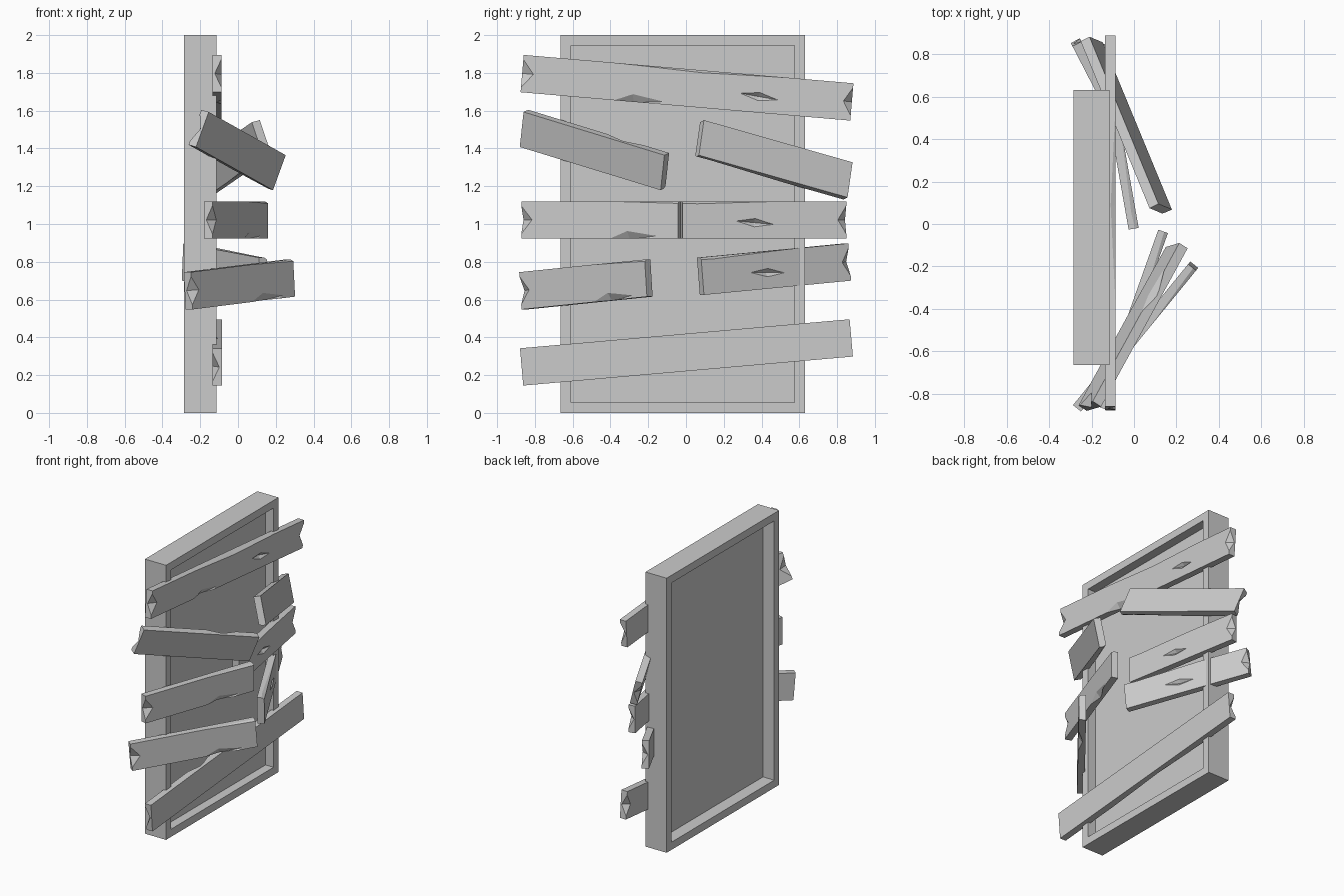
import bpy, bmesh
from mathutils import Matrix, Vector

if "Cube" in bpy.data.objects:
    bpy.data.objects.remove(bpy.data.objects["Cube"])

HALF, FULL, WIDE, THICK = 0.88, 1.752, 0.198, 0.048


def add_object(name, bm):
    bmesh.ops.recalc_face_normals(bm, faces=bm.faces[:])
    mesh = bpy.data.meshes.new(name)
    bm.to_mesh(mesh)
    bm.free()
    ob = bpy.data.objects.new(name, mesh)
    bpy.context.collection.objects.link(ob)
    return ob


def door_frame():
    # solid slab with a recessed panel on both broad sides
    bm = bmesh.new()
    place = Matrix.Translation((-0.2, -0.017, 1.0)) @ Matrix.Diagonal((0.17, 1.294, 2.0, 1))
    bmesh.ops.create_cube(bm, size=1, matrix=place)
    bm.normal_update()
    sides = [f for f in bm.faces if abs(f.normal.x) > 0.9]
    for f in sides:
        depth = 0.065 if f.normal.x > 0 else 0.09
        shift = -f.normal * depth
        bmesh.ops.inset_region(bm, faces=[f], thickness=0.079)
        new = bmesh.ops.extrude_discrete_faces(bm, faces=[f])["faces"]
        bmesh.ops.translate(bm, verts=new[0].verts[:], vec=shift)
    add_object("door_frame", bm)


# chips in full-plank space: centre (length, front 0..-thick, height), radii, tilt about the depth axis
CHIPS = [
    ((0.0, 0.0, 0.10), (0.06, 0.035, 0.075), 0.0),     # start end
    ((0.60, 0.0, -0.004), (0.16, 0.03, 0.045), -0.12),  # lower edge
    ((1.26, 0.0, 0.085), (0.10, 0.022, 0.022), 0.09),   # face gouge
    ((FULL, 0.0, 0.10), (0.045, 0.04, 0.075), 0.0),     # finish end
    ((0.95, 0.0, WIDE), (0.45, 0.022, 0.013), 0.0),     # upper edge
]


def plank(name, a_top, along, up, start, length, flip=False):
    # a_top is the upper front corner at the low-y end
    u = Vector(along).normalized()
    v = Vector(up)
    v = (v - u * v.dot(u)).normalized()
    n = u.cross(v)
    origin = Vector(a_top) - v * WIDE
    world = Matrix.Translation(origin) @ Matrix((u, n, v)).transposed().to_4x4()
    if flip:
        world = world @ Matrix.Translation((0, -THICK, WIDE)) @ Matrix.Diagonal((1, -1, -1, 1))

    bm = bmesh.new()
    bmesh.ops.create_cube(bm, size=1, matrix=Matrix.Translation((length / 2, -THICK / 2, WIDE / 2))
                          @ Matrix.Diagonal((length, THICK, WIDE, 1)))
    body = add_object(name, bm)
    body.matrix_world = world

    # splintered chips cut out with stretched octahedra
    cutters = []
    for centre, radii, tilt in CHIPS:
        s = centre[0] - start
        if s + radii[0] < 0.01 or s - radii[0] > length - 0.01:
            continue
        bm = bmesh.new()
        mat = (Matrix.Translation((s, centre[1], centre[2])) @ Matrix.Rotation(tilt, 4, 'Y')
               @ Matrix.Diagonal((*radii, 1)))
        bmesh.ops.create_uvsphere(bm, u_segments=4, v_segments=2, radius=1, matrix=mat)
        cut = add_object("chip_cutter", bm)
        cut.matrix_world = world
        cut.hide_render = True
        cutters.append(cut)
        mod = body.modifiers.new("chip", 'BOOLEAN')
        mod.operation, mod.solver, mod.object = 'DIFFERENCE', 'EXACT', cut
    bpy.context.view_layer.update()
    result = bpy.data.meshes.new_from_object(
        body.evaluated_get(bpy.context.evaluated_depsgraph_get()))
    body.modifiers.clear()
    body.data = result
    for cut in cutters:
        bpy.data.objects.remove(cut)


door_frame()

# whole planks across the frame
plank("top_plank", (-0.088, -0.859, 1.895), (0, 1, -0.086), (0, 0, 1), 0, FULL)
plank("bottom_plank", (-0.086, -0.879, 0.342), (0, 1, 0.088), (0, 0, 1), 0, FULL, True)

# snapped planks bent outwards, left and right halves
plank("upper_left_plank", (-0.155, -0.86, 1.593), (0.41, 0.75, -0.23), (0.07, 0.022, 0.19), 0, HALF, True)
plank("upper_right_plank", (0.115, 0.095, 1.55), (-0.32, 0.775, -0.22), (-0.065, 0.025, 0.195),
      FULL - HALF, HALF, True)
plank("middle_left_plank", (-0.135, -0.872, 1.12), (0.295, 0.83, 0), (0, 0, 1), 0, HALF)
plank("middle_right_plank", (0.022, -0.018, 1.12), (-0.157, 0.888, 0), (0, 0, 1), FULL - HALF, HALF)
plank("lower_left_plank", (-0.25, -0.883, 0.745), (0.535, 0.655, 0.067), (0, 0, 1), 0, 0.86)
plank("lower_right_plank", (0.155, 0.08, 0.822), (-0.40, 0.775, 0.075), (0, 0, 1), FULL - HALF, HALF)
